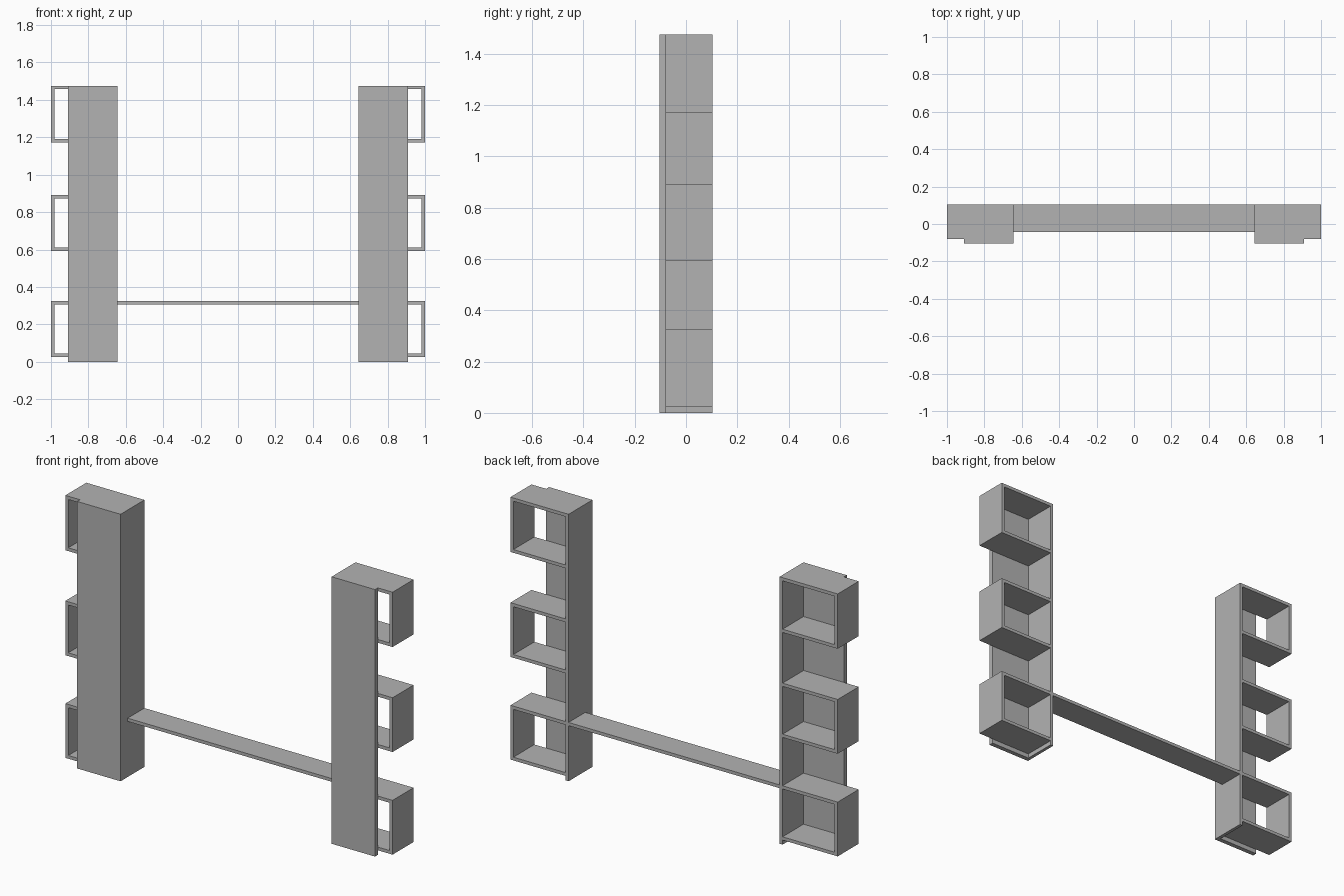
import bpy
import bmesh
from mathutils import Vector

cube = bpy.data.objects.get("Cube")
if cube:
    bpy.data.objects.remove(cube, do_unlink=True)

# Single painted grey finish
GREY = (0.45, 0.45, 0.45, 1.0)
mat = bpy.data.materials.new("grey_board")
mat.use_nodes = True
mat.diffuse_color = GREY
mat.node_tree.nodes["Principled BSDF"].inputs["Base Color"].default_value = GREY

T = 0.018                      # board thickness
INNER, OUTER = 0.645, 1.0      # tower extents in x
FACE_EDGE = 0.91               # outer edge of the front panel
FRONT, FACE_BACK, BACK = -0.104, -0.079, 0.104
TOP = 1.475


def board(name, x, y, z):
    """Rectangular board spanning the given (min, max) ranges."""
    bm = bmesh.new()
    bmesh.ops.create_cube(bm, size=1)
    lo, hi = (Vector(c) for c in zip(x, y, z))
    for v in bm.verts:
        v.co = Vector(a + (b - a) * (c + 0.5) for a, b, c in zip(lo, hi, v.co))
    mesh = bpy.data.meshes.new(name)
    bm.to_mesh(mesh)
    bm.free()
    mesh.materials.append(mat)
    obj = bpy.data.objects.new(name, mesh)
    bpy.context.collection.objects.link(obj)
    return obj


def span(side, a, b):
    """Range in x, mirrored for the right side."""
    return tuple(sorted((side * a, side * b)))


depth = (FACE_BACK, BACK)
levels = {"lower": (0.025, 0.325), "middle": (0.592, 0.892), "upper": (1.172, TOP)}

for side, label in ((1, "left"), (-1, "right")):
    # Tall front panel and inner upright
    board(f"{label}_front_panel", span(side, INNER, FACE_EDGE), (FRONT, FACE_BACK), (0, TOP))
    board(f"{label}_upright", span(side, INNER, INNER + T), depth, (0, TOP))

    # Open cubbies: bottom, top and outer side
    for level, (z0, z1) in levels.items():
        name = f"{label}_{level}_cubby"
        across = span(side, INNER + T, OUTER)
        board(f"{name}_bottom", across, depth, (z0, z0 + T))
        board(f"{name}_top", across, depth, (z1 - T, z1))
        board(f"{name}_side", span(side, OUTER - T, OUTER), depth, (z0 + T, z1 - T))

# Long shelf joining the towers
board("bridge_shelf", (-INNER, INNER), (-0.042, BACK), (0.307, 0.325))
